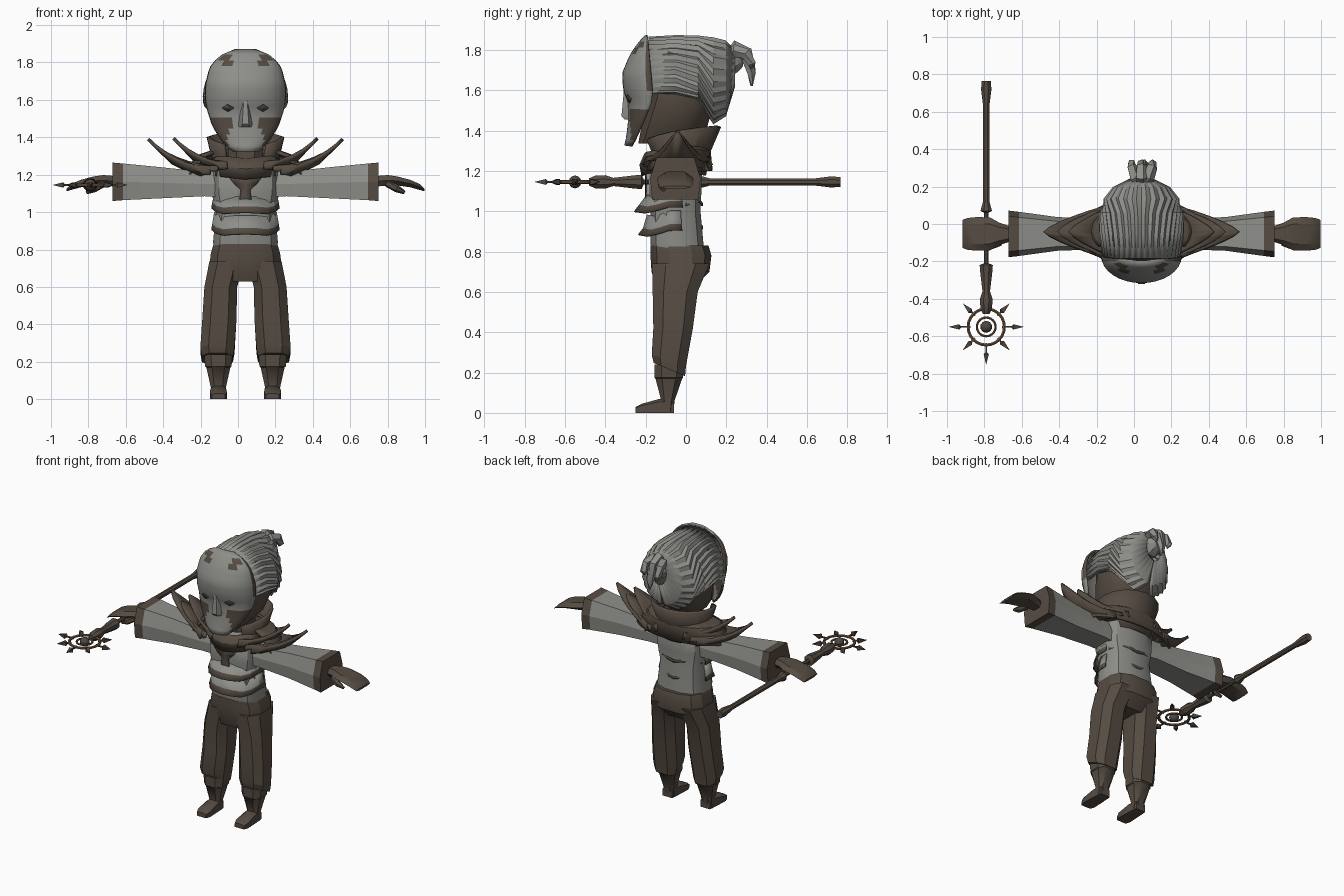
import bpy, bmesh, math
from mathutils import Vector

cube = bpy.data.objects.get("Cube")
if cube:
    bpy.data.objects.remove(cube, do_unlink=True)

CX = 0.04  # body mid-line


def material(name, rgb):
    m = bpy.data.materials.new(name)
    m.use_nodes = True
    m.diffuse_color = (*rgb, 1)
    m.node_tree.nodes["Principled BSDF"].inputs["Base Color"].default_value = (*rgb, 1)
    return m


BROWN = material("dark leather brown", (0.092, 0.072, 0.055))
GREY = material("pale ash grey", (0.27, 0.275, 0.25))
COPPER = material("aged copper", (0.17, 0.09, 0.045))
IRON = material("dark iron", (0.075, 0.065, 0.058))


def build(name, bm, mats, rule=None, thick=0, angle=35):
    """Turn a bmesh into an object; rule(centre) picks the material slot."""
    bmesh.ops.recalc_face_normals(bm, faces=bm.faces)
    if rule:
        for f in bm.faces:
            f.material_index = rule(f.calc_center_median())
    me = bpy.data.meshes.new(name)
    bm.to_mesh(me)
    bm.free()
    ob = bpy.data.objects.new(name, me)
    bpy.context.collection.objects.link(ob)
    for m in mats:
        me.materials.append(m)
    if thick:
        mod = ob.modifiers.new("thickness", "SOLIDIFY")
        mod.thickness, mod.offset = thick, 0
    bpy.ops.object.select_all(action="DESELECT")
    ob.select_set(True)
    bpy.context.view_layer.objects.active = ob
    bpy.ops.object.shade_smooth_by_angle(angle=math.radians(angle))
    return ob


def grid(rows, closed):
    bm = bmesh.new()
    vs = [[bm.verts.new(p) for p in r] for r in rows]
    n = len(rows[0])
    for a, b in zip(vs, vs[1:]):
        for i in range(n if closed else n - 1):
            j = (i + 1) % n
            bm.faces.new((a[i], a[j], b[j], b[i]))
    if closed:
        bm.faces.new(vs[0])
        bm.faces.new(vs[-1])
    return bm


def loft(name, rings, mats, rule=None, angle=35):
    return build(name, grid(rings, True), mats, rule, 0, angle)


def sheet(name, rows, mats, rule=None, thick=0.012, angle=35):
    return build(name, grid(rows, False), mats, rule, thick, angle)


def oval(n=8, power=0.75):
    pts = []
    for i in range(n):
        a = 2 * math.pi * (i + 0.5) / n
        c, s = math.cos(a), math.sin(a)
        pts.append((math.copysign(abs(c) ** power, c), math.copysign(abs(s) ** power, s)))
    return pts


def level(z, dx, hx, y0, y1, n=8, tilt=0):
    """Horizontal ring spanning y0..y1; tilt lowers the back."""
    return [(CX + dx + hx * u, (y0 + y1) / 2 + (y1 - y0) / 2 * v, z - tilt * v) for u, v in oval(n)]


def arc(z, hx, hy, yc, lo, hi, n, lift=lambda a: 0):
    """Open horizontal arc; angle zero faces the front."""
    pts = []
    for i in range(n + 1):
        a = math.radians(lo + (hi - lo) * i / n)
        pts.append((CX + hx * math.sin(a), yc - hy * math.cos(a), z + lift(a)))
    return pts


def tube(name, path, mat, n=6):
    """Tapered tube along (x, y, z, radius) points."""
    rings = []
    for i, p in enumerate(path):
        q, r = Vector(path[min(i + 1, len(path) - 1)][:3]), Vector(path[max(i - 1, 0)][:3])
        rot = (q - r).to_track_quat("Z", "Y")
        rings.append([Vector(p[:3]) + rot @ Vector((u * p[3], v * p[3], 0)) for u, v in oval(n, 1)])
    return loft(name, rings, [mat])


# Trousers, boots and feet
loft("trouser_seat", [level(z, 0, hx, a, b, 12) for z, hx, a, b in (
    (0.63, 0.17, -0.15, 0.05), (0.7, 0.2, -0.175, 0.12), (0.78, 0.19, -0.18, 0.13),
    (0.83, 0.175, -0.18, 0.115))], [BROWN], angle=25)
for s, side in ((1, "left"), (-1, "right")):
    loft(side + "_trouser_leg", [level(z, s * d, h, a, b, 8, t) for z, d, h, a, b, t in (
        (0.215, 0.15, 0.088, -0.165, 0, 0.035), (0.26, 0.15, 0.097, -0.175, 0.005, 0.03),
        (0.42, 0.14, 0.097, -0.168, 0.04, 0), (0.6, 0.132, 0.093, -0.172, 0.065, 0),
        (0.74, 0.1, 0.098, -0.177, 0.125, 0))], [BROWN], angle=20)
    loft(side + "_boot", [level(z, s * d, h, a, b) for z, d, h, a, b in (
        (0, 0.145, 0.042, -0.13, -0.06), (0.06, 0.145, 0.042, -0.125, -0.055),
        (0.17, 0.145, 0.068, -0.155, -0.015), (0.175, 0.145, 0.075, -0.16, -0.01),
        (0.24, 0.145, 0.08, -0.16, -0.005))], [BROWN])
    loft(side + "_foot", [[(CX + s * 0.145 + w * u, y, h * (v + 1) / 2) for u, v in
         ((-1, -1), (1, -1), (1, 0.6), (0.6, 1), (-0.6, 1), (-1, 0.6))] for y, w, h in
         ((-0.25, 0.035, 0.03), (-0.22, 0.046, 0.045), (-0.13, 0.042, 0.07), (-0.06, 0.036, 0.06))], [BROWN])

# Torso with overlapping flared waist bands
loft("torso", [level(z, 0, hx, a, b, 12) for z, hx, a, b in (
    (0.78, 0.17, -0.165, 0.09), (0.84, 0.178, -0.18, 0.09), (1.0, 0.162, -0.18, 0.075),
    (1.1, 0.185, -0.19, 0.08), (1.22, 0.185, -0.19, 0.085), (1.29, 0.12, -0.15, 0.06))], [GREY])
for k, (top, low, reach) in enumerate(((1.07, 0.985, 0.205), (0.97, 0.87, 0.185))):
    def sag(a):
        return 0.025 * abs(math.sin(a)) + 0.012 * math.cos(4 * a)
    sheet(f"waist_band_{k + 1}", [arc(z, hx, hy, -0.05, -100, 100, 10, sag) for z, hx, hy in (
        (top, 0.165, 0.14), (low + 0.032, 0.177, reach - 0.025), (low, 0.182, reach))],
        [GREY, BROWN], lambda c, low=low: int(c.z < low + 0.045 + 0.012 * abs(c.x - CX) / 0.1), 0.008, 20)
    sheet(f"back_stripe_{k + 1}", [arc(z, 0.172, 0.13, -0.05, 110, 250, 8, lambda a: 0.01 * math.cos(5 * a))
                                   for z in (low + 0.05, low + 0.065)], [BROWN], None, 0.008)
sheet("chest_emblem_strip", [[(CX - w, -0.196, z), (CX, -0.2, z), (CX + w, -0.196, z)] for z, w in (
    (1.04, 0.035), (1.08, 0.03), (1.12, 0.025), (1.15, 0.06), (1.19, 0.09))], [BROWN], None, 0.008)
sheet("chest_bib", [arc(z, hx, hy, -0.05, -80, 80, 8, lambda a: 0.02 * abs(math.sin(a))) for z, hx, hy in (
    (1.175, 0.178, 0.165), (1.23, 0.178, 0.175), (1.285, 0.17, 0.15))], [BROWN], None, 0.012, 20)

# High collar and neck
def rise(a):
    return 0.1 * (1 - math.cos(a)) ** 0.5 - 0.04 * (1 - math.cos(a)) / 2


sheet("collar", [arc(1.18, 0.165, 0.13, -0.04, 35, 325, 14), arc(1.27, 0.175, 0.15, -0.035, 35, 325, 14, lambda a: rise(a) / 3),
                 arc(1.32, 0.2, 0.195, -0.03, 35, 325, 14, rise)], [BROWN], None, 0.02, 20)
loft("neck", [level(z, 0, 0.1, -0.15, 0.05) for z in (1.22, 1.38)], [BROWN])

# Shoulder mantle and upswept pauldron layers
sheet("mantle", [arc(z, hx, hy, -0.04, 60, 300, 16) for z, hx, hy in (
    (1.33, 0.16, 0.13), (1.3, 0.25, 0.155), (1.2, 0.34, 0.165))], [BROWN], None, 0.015, 25)
for s, side in ((1, "left"), (-1, "right")):
    for k, (base, tip, tipz, bz, half) in enumerate((
            (0.26, 0.52, 1.39, 1.2, 0.15), (0.22, 0.45, 1.33, 1.22, 0.165), (0.17, 0.385, 1.395, 1.23, 0.17))):
        rows = []
        for r in (0, 0.5, 1):
            row = []
            for i in range(11):
                t = (i - 5) / 5
                peak = 1 - abs(t) ** 1.3
                row.append((CX + s * (base - 0.07 * t * t + (tip - base) * r * peak),
                            -0.042 + half * t * (1 - 0.12 * r),
                            bz + (tipz - bz) * (r ** 1.6 * peak ** 1.7 + 0.25 * r * (1 - peak))))
            rows.append(row)
        sheet(f"{side}_pauldron_{k + 1}", rows, [BROWN], None, 0.018, 25)

# Sleeves, hands and thumbs
SLEEVE = ((-0.75, 1), (0.75, 1), (1, 0), (0.92, -1), (-0.92, -1), (-1, 0))
FLAT = ((-1, 0), (-0.6, 0.8), (0.6, 0.8), (1, 0), (0.6, -0.8), (-0.6, -0.8))
for s, side in ((1, "left"), (-1, "right")):
    loft(side + "_sleeve", [[(CX + s * d, -0.053 + hy * u, z + hz * v) for u, v in SLEEVE] for d, z, hy, hz in (
        (0.12, 1.15, 0.075, 0.07), (0.22, 1.15, 0.082, 0.065), (0.45, 1.157, 0.09, 0.083),
        (0.655, 1.162, 0.118, 0.098), (0.712, 1.162, 0.125, 0.103))], [GREY, BROWN],
        lambda c: int(abs(c.x - CX) > 0.66), 20)
    loft(side + "_hand", [[(CX + s * d, -0.053 + hy * u, z + hz * v) for u, v in FLAT] for d, z, hy, hz in (
        (0.7, 1.165, 0.04, 0.035), (0.76, 1.17, 0.06, 0.035), (0.81, 1.167, 0.088, 0.03),
        (0.88, 1.153, 0.09, 0.025), (0.93, 1.135, 0.085, 0.02), (0.957, 1.118, 0.075, 0.008))], [BROWN], None, 25)
    tube(side + "_thumb", [(CX + s * d, y, z, r) for d, y, z, r in (
        (0.76, -0.1, 1.155, 0.022), (0.81, -0.12, 1.125, 0.02), (0.85, -0.11, 1.105, 0.01))], BROWN)

# Head and face mask
loft("head", [level(z, 0, hx, a, b, 12) for z, hx, a, b in (
    (1.335, 0.085, -0.24, 0.0), (1.42, 0.155, -0.225, 0.11), (1.56, 0.2, -0.18, 0.15),
    (1.7, 0.2, -0.17, 0.14), (1.8, 0.15, -0.17, 0.08))], [BROWN])
MASK = ((1.325, 0.06, -0.3, -0.265), (1.37, 0.115, -0.29, -0.24), (1.46, 0.172, -0.28, -0.2),
        (1.54, 0.198, -0.283, -0.17), (1.6, 0.21, -0.305, -0.165), (1.68, 0.21, -0.312, -0.172),
        (1.77, 0.188, -0.275, -0.18), (1.83, 0.14, -0.235, -0.185), (1.868, 0.05, -0.2, -0.19))


def mask_point(u, z, out=0):
    """Point on the mask at sideways share u and height z."""
    for a, b in zip(MASK, MASK[1:]):
        if a[0] <= z <= b[0]:
            f = (z - a[0]) / (b[0] - a[0])
            hw, front, edge = (p + (q - p) * f for p, q in zip(a[1:], b[1:]))
            return (CX + hw * math.sin(u * math.pi / 2), edge + (front - edge) * math.cos(u * math.pi / 2) - out, z)


def mask_rule(c):
    d = abs(c.x - CX)
    patch = 1.79 < c.z < 1.85 and 0.07 < d < 0.13
    jaw = c.z < 1.5 and c.y > -0.25 + (1.5 - c.z) * 0.12 - 0.03 and d > 0.07
    rim = c.z > 1.6 and c.y > -0.195 and d > 0.1
    return int(patch or jaw or rim)


LEVELS = [MASK[0][0] + (MASK[-1][0] - MASK[0][0]) * i / 18 for i in range(18)] + [MASK[-1][0]]
sheet("face_mask", [[mask_point(i / 8, z) for i in range(-8, 9)] for z in LEVELS], [GREY, BROWN], mask_rule, 0.012, 40)
loft("nose", [[(CX - w, -0.27, z), (CX - w * 0.4, y, z), (CX + w * 0.4, y, z), (CX + w, -0.27, z)] for z, w, y in (
    (1.455, 0.045, -0.305), (1.47, 0.045, -0.32), (1.6, 0.022, -0.308))], [GREY])
for s, side in ((1, "left"), (-1, "right")):
    for name, mat, u0, zc, w, h, out in (("eye_socket", BROWN, 0.31, 1.557, 0.11, 0.018, 0.009),
                                         ("eye", IRON, 0.3, 1.556, 0.045, 0.014, 0.013)):
        sheet(f"{side}_{name}", [[mask_point(s * u0 + w * i / 3, zc + v * h * (1.1 - abs(i) / 3), out)
                                  for i in range(-3, 4)] for v in (-1, 1)], [mat], None, 0.004)

# Swept-back ridged hair with a tied bun
rows = []
for y, cz, hx, up, low, sweep in ((-0.185, 1.6, 0.205, 0.262, 0.1, 100), (-0.05, 1.6, 0.225, 0.27, 0.1, 100),
                                  (0.06, 1.6, 0.225, 0.268, 0.12, 112), (0.135, 1.61, 0.2, 0.25, 0.19, 165),
                                  (0.195, 1.64, 0.15, 0.205, 0.17, 178), (0.24, 1.71, 0.06, 0.09, 0.09, 180)):
    row = []
    for i in range(-22, 23):
        a = math.radians(sweep * i / 22)
        k = 1 if i % 2 else 0.95
        row.append((CX + hx * k * math.sin(a), y, cz + k * (up if math.cos(a) > 0 else low) * math.cos(a)))
    rows.append(row)
sheet("swept_hair", rows, [GREY], None, 0.008, 20)
tube("hair_knot", [(CX, 0.2, 1.73, 0.07), (CX, 0.235, 1.74, 0.06), (CX, 0.265, 1.755, 0.045), (CX, 0.28, 1.76, 0.02)], GREY, 8)
for k, (dx, lift, drop) in enumerate(((-0.04, 0.0, 0.0), (0, 0.03, -0.05), (0.045, 0.01, 0.02), (0.01, -0.02, -0.07))):
    tube(f"bun_lock_{k + 1}", [(CX + dx * f, y, z, r) for f, y, z, r in (
        (0.2, 0.21, 1.76, 0.03), (0.8, 0.25, 1.785 + lift, 0.035), (1.2, 0.3, 1.775 + lift / 2, 0.03),
        (1.3, 0.325, 1.72 + drop / 2, 0.022), (1, 0.325, 1.69 + drop, 0.006))], GREY, 5)

# Staff with a spiked wheel head
SX, SY, SZ = -0.79, -0.55, 1.145
tube("staff_shaft", [(SX, y, SZ, r) for y, r in (
    (0.765, 0.026), (0.72, 0.03), (0.63, 0.018), (0.12, 0.019), (0.07, 0.033), (0.06, 0.014),
    (-0.21, 0.014), (-0.22, 0.038), (-0.25, 0.036), (-0.36, 0.022), (-0.4, 0.036), (-0.45, 0.034), (-0.48, 0.02))], BROWN, 8)
for name, radius, thick in (("outer_wheel", 0.097, 0.009), ("inner_wheel", 0.05, 0.007)):
    ring = []
    for i in range(25):
        a = 2 * math.pi * i / 24
        ring.append([(SX + (radius + thick * u) * math.cos(a), SY + (radius + thick * u) * math.sin(a), SZ + thick * v)
                     for u, v in oval(6, 1)])
    loft(name, ring, [COPPER])
bm = bmesh.new()
bmesh.ops.create_icosphere(bm, subdivisions=2, radius=0.032)
bmesh.ops.translate(bm, verts=bm.verts, vec=(SX, SY, SZ))
build("wheel_orb", bm, [IRON])
for k in range(8):
    a = math.pi * k / 4
    long = 0.2 if k % 2 == 0 else 0.175
    tube(f"wheel_spike_{k + 1}", [(SX + d * math.cos(a), SY + d * math.sin(a), SZ, r) for d, r in (
        (0.085, 0.007), (long - 0.065, 0.006), (long - 0.055, 0.02), (long, 0.001))], IRON, 4)
